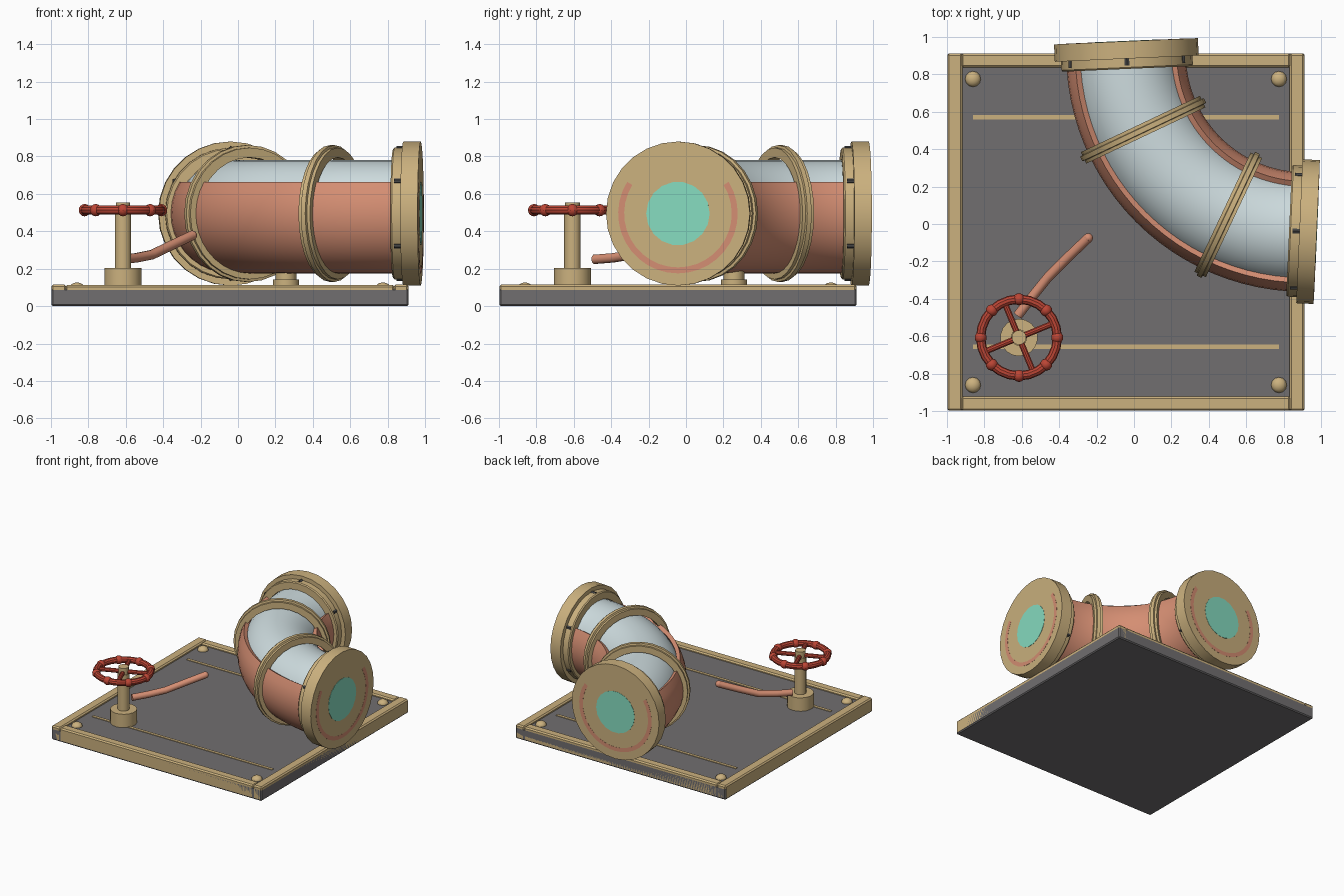
import bpy, bmesh
from math import sin, cos, radians, pi
from mathutils import Vector

if "Cube" in bpy.data.objects:
    bpy.data.objects.remove(bpy.data.objects["Cube"])


def material(name, rgb):
    m = bpy.data.materials.new(name)
    m.diffuse_color = (*rgb, 1)
    m.use_nodes = True
    m.node_tree.nodes["Principled BSDF"].inputs["Base Color"].default_value = m.diffuse_color
    return m


BRASS = material("brass", (0.60, 0.44, 0.21))
COPPER = material("copper", (0.66, 0.27, 0.17))
GLASS = material("glass", (0.62, 0.72, 0.74))
RED = material("red_paint", (0.50, 0.06, 0.035))
SLATE = material("slate", (0.165, 0.158, 0.162))
TEAL = material("teal_fluid", (0.24, 0.72, 0.53))
DARK = material("dark_bolt", (0.06, 0.06, 0.06))

C = -0.043            # plate centre in x and y
H = 0.955             # plate half size
BEND = Vector((0.912, 0.912, 0.495))   # centre of the pipe bend
R = 0.955             # bend radius


def finish(ob, name, mat, smooth=True):
    ob.name = name
    ob.data.materials.append(mat)
    if smooth:
        bpy.ops.object.select_all(action='DESELECT')
        bpy.context.view_layer.objects.active = ob
        ob.select_set(True)
        bpy.ops.object.shade_smooth_by_angle(angle=radians(35))
    return ob


def box(name, x0, x1, y0, y1, z0, z1, mat, bevel=0):
    bpy.ops.mesh.primitive_cube_add(size=1, location=((x0 + x1) / 2, (y0 + y1) / 2, (z0 + z1) / 2))
    ob = bpy.context.object
    ob.scale = (x1 - x0, y1 - y0, z1 - z0)
    bpy.ops.object.transform_apply(location=False, rotation=False, scale=True)
    if bevel:
        b = ob.modifiers.new("bevel", 'BEVEL')
        b.width = bevel
        b.segments = 1
    return finish(ob, name, mat, False)


def rod(name, a, b, r, mat, n=16):
    a, b = Vector(a), Vector(b)
    bpy.ops.mesh.primitive_cylinder_add(vertices=n, radius=r, depth=(b - a).length, location=(a + b) / 2,
                                        rotation=(b - a).to_track_quat('Z', 'Y').to_euler())
    return finish(bpy.context.object, name, mat)


def ball(name, p, r, mat, zs=1.0, n=12):
    bpy.ops.mesh.primitive_uv_sphere_add(segments=n, ring_count=8, radius=r, location=p)
    bpy.context.object.scale.z = zs
    return finish(bpy.context.object, name, mat)


def loft(name, rings, mat, cyclic=False):
    bm = bmesh.new()
    rows = [[bm.verts.new(p) for p in ring] for ring in rings]
    n = len(rows[0])
    pairs = list(zip(rows, rows[1:])) + ([(rows[-1], rows[0])] if cyclic else [])
    for a, b in pairs:
        for i in range(n):
            bm.faces.new((a[i], a[(i + 1) % n], b[(i + 1) % n], b[i]))
    if not cyclic:
        bm.faces.new(rows[0])
        bm.faces.new(rows[-1])
    bmesh.ops.recalc_face_normals(bm, faces=bm.faces)
    me = bpy.data.meshes.new(name)
    bm.to_mesh(me)
    bm.free()
    ob = bpy.data.objects.new(name, me)
    bpy.context.collection.objects.link(ob)
    return finish(ob, name, mat)


def frame(deg):
    t = radians(deg)
    radial = Vector((cos(t), sin(t), 0))
    return BEND + R * radial, radial, Vector((-sin(t), cos(t), 0))


# Plate with brass edging, inlays and corner rivets
box("base_plate", C - H, C + H, C - H, C + H, 0, 0.095, SLATE, 0.008)
for s, side in ((-1, "left"), (1, "right")):
    e = sorted((C + s * H, C + s * (H - 0.08)))
    box(f"edge_bar_{side}", e[0], e[1], C - H, C + H, 0.001, 0.115, BRASS, 0.01)
for s, side in ((-1, "front"), (1, "back")):
    e = sorted((C + s * H, C + s * (H - 0.075)))
    box(f"edge_bar_{side}", C - H + 0.075, C + H - 0.075, e[0], e[1], 0.001, 0.113, BRASS, 0.01)
    y = C + s * 0.613
    box(f"inlay_{side}", C - 0.818, C + 0.818, y - 0.012, y + 0.012, 0.09, 0.1, BRASS)
    for q in (-1, 1):
        ball(f"rivet_{side}_{q}", (C + q * 0.818, C + s * 0.818, 0.095), 0.042, BRASS, 0.75)


# Curved pipe: fluid core, glass tube and copper trough
TILT = 2.5
FACE = 0.977          # where the flange face meets the pipe axis
ENDS = ((180 + TILT, -1, Vector((C, FACE, 0.495))), (270 - TILT, 1, Vector((FACE, C, 0.495))))


def pipe(name, profile, mat, poke):
    stations = []
    for k in range(25):
        p, radial, tan = frame(180 + 90 * k / 24)
        stations.append((p, radial))
    for deg, sgn, p in ENDS:
        _, radial, tan = frame(deg)
        st = (p + sgn * poke * tan, radial)
        stations.insert(0 if sgn < 0 else len(stations), st)
    loft(name, [[p + u * r + Vector((0, 0, v)) for u, v in profile] for p, r in stations], mat)


def arc(r, a0, a1, n):
    return [(r * cos(radians(a0 + (a1 - a0) * i / n)), r * sin(radians(a0 + (a1 - a0) * i / n)))
            for i in range(n + 1)]


pipe("fluid_core", arc(0.17, 0, 360, 18)[:-1], TEAL, 0.002)
pipe("glass_tube", arc(0.285, 0, 360, 36)[:-1], GLASS, -0.03)
pipe("copper_trough", arc(0.32, -212, 32, 24) + arc(0.288, 32, -212, 24), COPPER, 0.001)


def ring(name, p, radial, tan, profile, n=28):
    up = Vector((0, 0, 1))
    rows = []
    for i in range(n):
        a = 2 * pi * i / n
        d = cos(a) * radial + sin(a) * up
        rows.append([p + d * r + tan * w for r, w in profile])
    loft(name, rows, BRASS, True)


# Ribbed clamps around the pipe
CLAMP = [(0.30, -0.034), (0.352, -0.034), (0.352, -0.016), (0.366, -0.013),
         (0.366, 0.013), (0.352, 0.016), (0.352, 0.034), (0.30, 0.034)]
for deg, name in ((205.3, "clamp_back"), (244.7, "clamp_front")):
    ring(name, *frame(deg), CLAMP)

# End flanges with collars and bolts
for (deg, sgn, p), side in zip(ENDS, ("back", "right")):
    _, radial, tan = frame(deg)
    t = tan * sgn
    rod(f"flange_{side}", p - t * 0.093, p, 0.385, BRASS, 28)
    ring(f"flange_collar_{side}", p, radial, t,
         [(0.29, -0.148), (0.345, -0.148), (0.352, -0.14), (0.352, -0.09), (0.29, -0.09)])
    for k in range(6):
        a = radians(30 + 60 * k)
        c = p + 0.345 * (cos(a) * radial + sin(a) * Vector((0, 0, 1)))
        rod(f"flange_bolt_{side}_{k}", c - t * 0.13, c - t * 0.09, 0.015, DARK, 6)

# Foot under the bend
fx = BEND.x - R * cos(radians(45)) + 0.02
rod("pipe_foot_base", (fx, fx, 0.09), (fx, fx, 0.143), 0.07, BRASS)
rod("pipe_foot_neck", (fx, fx, 0.14), (fx, fx, 0.19), 0.055, BRASS)

# Valve: pedestal, stem, handwheel
V = Vector((-0.615, -0.607, 0))


def at(r, deg, z):
    return V + Vector((r * cos(radians(deg)), r * sin(radians(deg)), z))


rod("valve_pedestal", at(0, 0, 0.09), at(0, 0, 0.205), 0.1, BRASS, 18)
rod("valve_stem", at(0, 0, 0.2), at(0, 0, 0.5), 0.044, BRASS, 14)
rod("wheel_hub", at(0, 0, 0.49), at(0, 0, 0.553), 0.039, BRASS, 14)
bpy.ops.mesh.primitive_torus_add(location=at(0, 0, 0.513), major_radius=0.205, minor_radius=0.025,
                                 major_segments=24, minor_segments=10)
finish(bpy.context.object, "wheel_rim", RED)
for k in range(8):
    ball(f"wheel_knob_{k}", at(0.205, 45 * k, 0.513), 0.033, RED, n=10)
for k in range(4):
    rod(f"wheel_spoke_{k}", at(0.02, 22.5 + 90 * k, 0.513), at(0.2, 22.5 + 90 * k, 0.513), 0.017, RED, 10)

# Copper feed pipe leaving the valve
cu = bpy.data.curves.new("feed_pipe", 'CURVE')
cu.dimensions = '3D'
cu.bevel_depth = 0.026
cu.bevel_resolution = 3
cu.use_fill_caps = True
sp = cu.splines.new('POLY')
pts = [(-0.622, -0.49, 0.25), (-0.545, -0.39, 0.258), (-0.46, -0.285, 0.275), (-0.35, -0.175, 0.328), (-0.245, -0.075, 0.378)]
sp.points.add(len(pts) - 1)
for s, q in zip(sp.points, pts):
    s.co = (*q, 1)
feed = bpy.data.objects.new("feed_pipe", cu)
bpy.context.collection.objects.link(feed)
cu.materials.append(COPPER)
ball("feed_pipe_tip", pts[-1], 0.026, COPPER)
